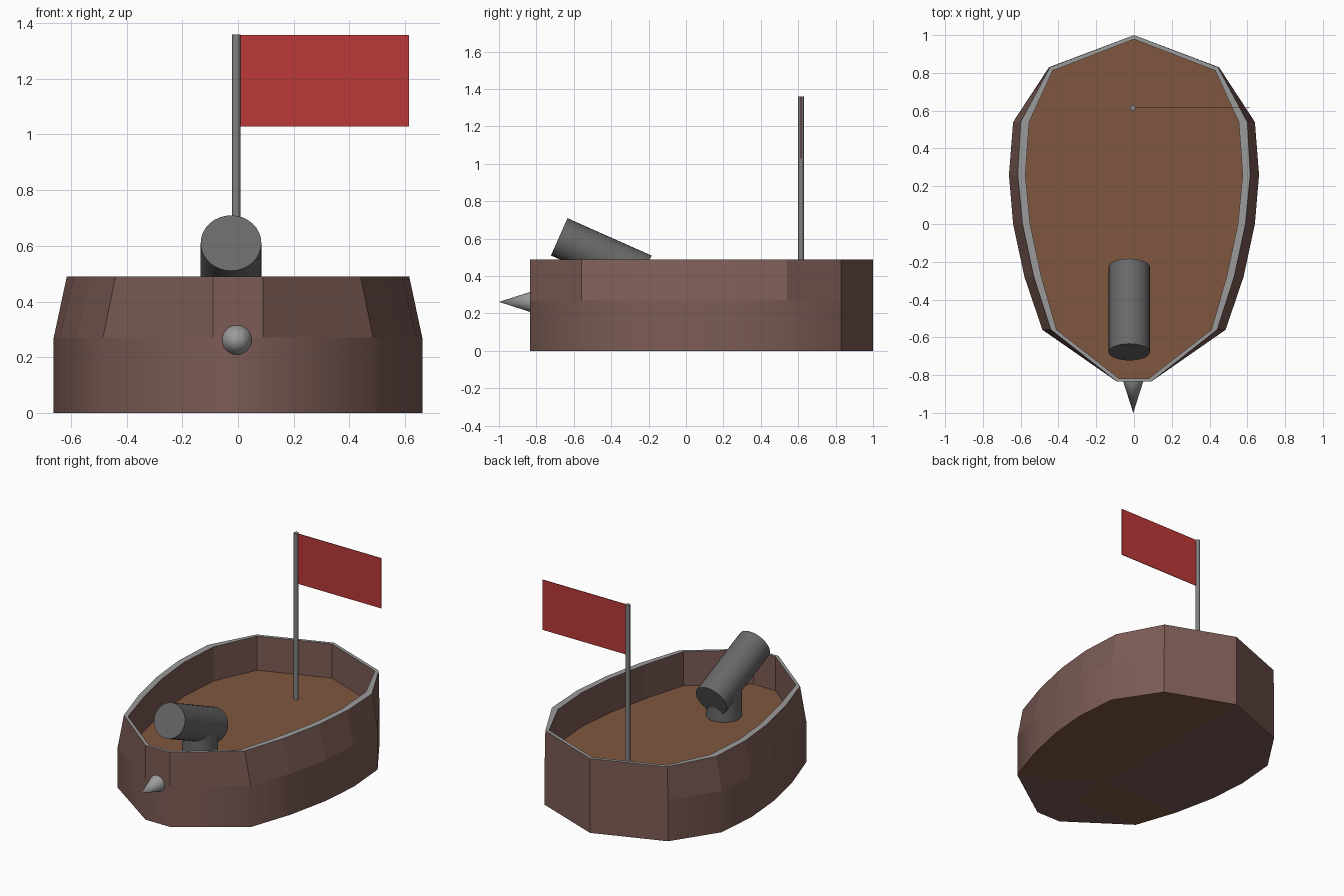
import bpy, bmesh, math
from mathutils import Vector

if "Cube" in bpy.data.objects:
    bpy.data.objects.remove(bpy.data.objects["Cube"])


def material(name, r, g, b):
    m = bpy.data.materials.new(name)
    m.diffuse_color = (r, g, b, 1)
    m.use_nodes = True
    m.node_tree.nodes["Principled BSDF"].inputs["Base Color"].default_value = m.diffuse_color
    return m


HULL = material("hull_brown", 0.20, 0.105, 0.09)
DECK = material("deck_brown", 0.21, 0.095, 0.05)
TRIM = material("trim_grey", 0.33, 0.33, 0.33)
IRON = material("iron_grey", 0.14, 0.14, 0.14)
POLE = material("pole_grey", 0.22, 0.22, 0.22)
RED = material("flag_red", 0.50, 0.04, 0.04)


def finish(name, bm, mats):
    mesh = bpy.data.meshes.new(name)
    bm.to_mesh(mesh)
    bm.free()
    for m in mats:
        mesh.materials.append(m)
    ob = bpy.data.objects.new(name, mesh)
    bpy.context.collection.objects.link(ob)
    return ob


def rod(name, start, end, r1, r2, mat, sides=32):
    """Cylinder or cone between two points, smooth sides and flat caps."""
    a, b = Vector(start), Vector(end)
    bm = bmesh.new()
    bmesh.ops.create_cone(bm, cap_ends=True, segments=sides, radius1=r1,
                          radius2=r2, depth=(b - a).length)
    for f in bm.faces:
        f.smooth = abs(f.normal.z) < 0.9
    ob = finish(name, bm, [mat])
    ob.location = (a + b) / 2
    ob.rotation_mode = 'QUATERNION'
    ob.rotation_quaternion = (b - a).to_track_quat('Z', 'Y')
    return ob


# Hull stations from stern to bow: y, and half widths low, at rim, inside rim
ys = [1.0, 0.83, 0.54, 0.26, 0.0, -0.28, -0.56, -0.835, -0.835]
low = [0, 0.45, 0.64, 0.662, 0.64, 0.58, 0.485, 0.09, 0]
rim = [0, 0.445, 0.60, 0.615, 0.59, 0.53, 0.44, 0.09, 0]
inner = [0, 0.43, 0.555, 0.575, 0.55, 0.49, 0.41, 0.08, 0]
inner_ys = [0.978, 0.812] + ys[2:7] + [-0.817, -0.817]
FLOOR, KNEE, TOP = 0.265, 0.27, 0.49
last = len(ys) - 1


def ring(bm, widths, rows, z):
    right = [bm.verts.new((x, y, z)) for x, y in zip(widths, rows)]
    left = [bm.verts.new((-x, y, z)) for x, y in zip(widths[1:-1], rows[1:-1])]
    return right + left[::-1]


# Hull shell: outer sides, rim and inner walls
bm = bmesh.new()
rings = [ring(bm, low, ys, 0), ring(bm, low, ys, KNEE), ring(bm, rim, ys, TOP),
         ring(bm, inner, inner_ys, TOP), ring(bm, inner, inner_ys, FLOOR)]
n = len(rings[0])
for band, (ra, rb) in enumerate(zip(rings, rings[1:])):
    for i in range(n):
        j = (i + 1) % n
        f = bm.faces.new((ra[i], ra[j], rb[j], rb[i]))
        f.material_index = 1 if band == 2 else 0
        f.smooth = band == 0 and 0 < i < n - 1

# Hull underside: strips either side of the keel, some planks in deck brown
base = rings[0]
keel = [base[0]] + [bm.verts.new((0, y, 0)) for y in ys[1:7]]
for side in (1, -1):
    edge = [base[(side * i) % n] for i in range(last + 1)]
    for i in range(6):
        corners = [keel[i], edge[i], edge[i + 1], keel[i + 1]]
        brown = i < 5 if side == 1 else i == 5
        if i == 0:
            parts = [(corners[1:], brown)]
        elif i == 5 and side == 1:
            parts = [(corners[:3], True), ([corners[0], corners[2], corners[3]], False)]
        else:
            parts = [(corners, brown)]
        for vs, is_brown in parts:
            bm.faces.new(vs).material_index = 2 if is_brown else 0
    bm.faces.new((keel[6], edge[6], edge[7], edge[8]))
bmesh.ops.recalc_face_normals(bm, faces=bm.faces)
# The open inner floor is closed by the deck; make sure the shell faces outward
bm.faces.ensure_lookup_table()
if bm.faces[3].normal.y > 0 and bm.faces[3].normal.x < 0:
    bmesh.ops.reverse_faces(bm, faces=bm.faces)
finish("hull", bm, [HULL, TRIM, DECK])

# Deck
bm = bmesh.new()
f = bm.faces.new(ring(bm, inner, inner_ys, FLOOR))
f.normal_update()
if f.normal.z < 0:
    f.normal_flip()
finish("deck", bm, [DECK])

# Cannon on its post
rod("cannon_post", (-0.025, -0.36, FLOOR), (-0.025, -0.36, 0.45), 0.108, 0.108, IRON)
rod("cannon_barrel", (-0.025, -0.228, 0.41), (-0.025, -0.678, 0.61), 0.109, 0.109, IRON)

# Bow spike
rod("bow_spike", (-0.004, -0.825, 0.262), (-0.004, -1.0, 0.262), 0.056, 0, TRIM)

# Flagpole and flag
rod("flagpole", (-0.006, 0.615, FLOOR), (-0.006, 0.615, 1.36), 0.015, 0.015, POLE, 16)
bm = bmesh.new()
bmesh.ops.create_cube(bm, size=1)
bmesh.ops.scale(bm, vec=(0.613, 0.004, 0.33), verts=bm.verts)
bmesh.ops.translate(bm, vec=(0.3085, 0.615, 1.193), verts=bm.verts)
finish("flag", bm, [RED])
